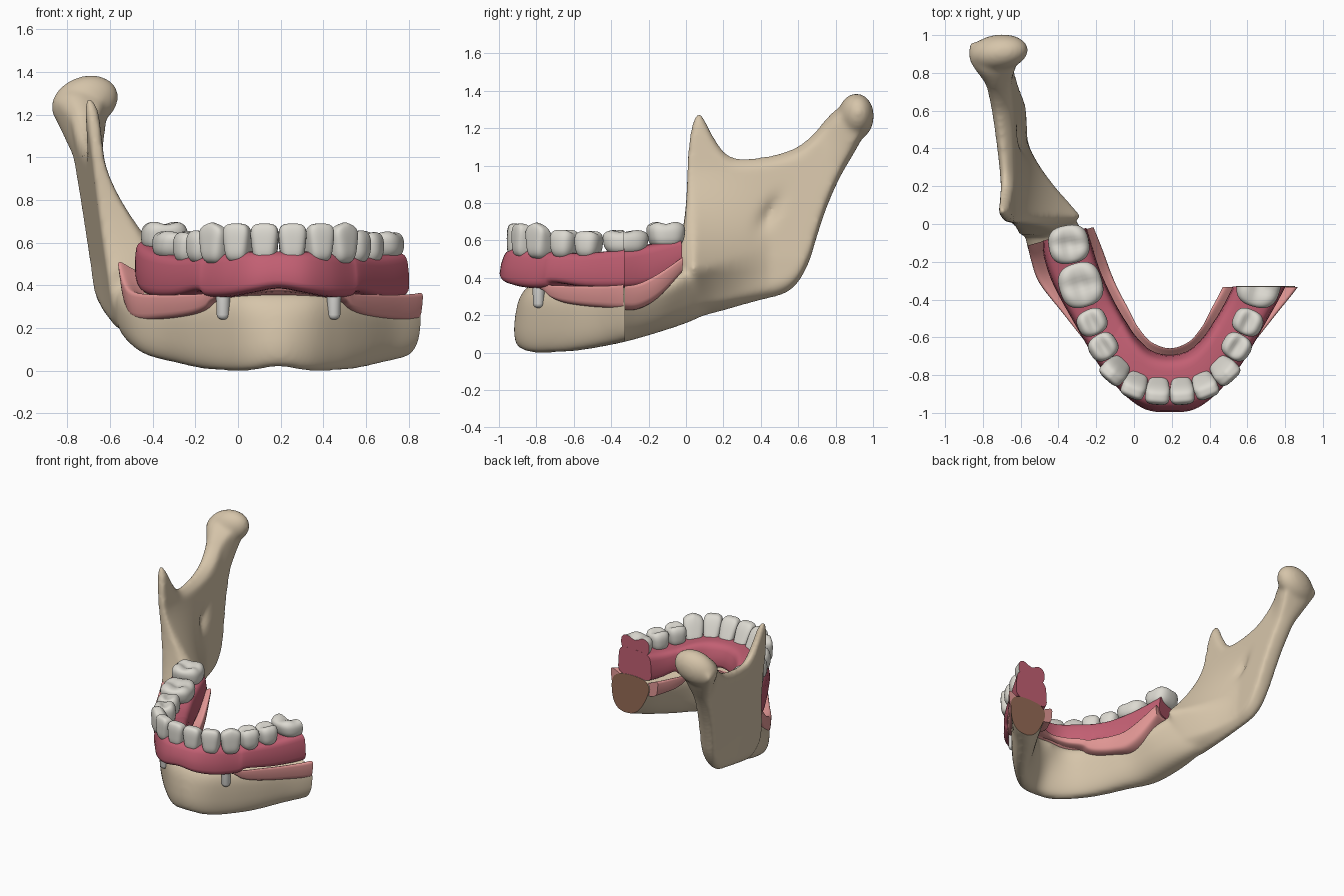
import bpy, bmesh, math
from mathutils import Matrix, Vector

if "Cube" in bpy.data.objects:
    bpy.data.objects.remove(bpy.data.objects["Cube"])

MID = 0.19      # x of the jaw's midline
CUT = -0.33     # y of the section through the right half


def material(name, rgb):
    m = bpy.data.materials.new(name)
    m.diffuse_color = (*rgb, 1)
    m.use_nodes = True
    m.node_tree.nodes["Principled BSDF"].inputs["Base Color"].default_value = m.diffuse_color
    return m


BONE = material("bone", (0.67, 0.555, 0.40))
MARROW = material("cut bone brown", (0.30, 0.145, 0.092))
BASE = material("denture rose", (0.54, 0.115, 0.17))
TISSUE = material("gum pink", (0.76, 0.31, 0.30))
ENAMEL = material("tooth white", (0.72, 0.70, 0.64))
METAL = material("implant grey", (0.72, 0.71, 0.68))


def clamp(v, a=0.0, b=1.0):
    return max(a, min(b, v))


def power(v, e):
    return math.copysign(abs(v) ** e, v)


def spline(pts, n=5):
    """Catmull-Rom through rows of numbers."""
    out = []
    for i in range(len(pts) - 1):
        a, b, c, d = pts[max(i - 1, 0)], pts[i], pts[i + 1], pts[min(i + 2, len(pts) - 1)]
        for k in range(n):
            t = k / n
            out.append(tuple(0.5 * (2 * q + (r - p) * t + (2 * p - 5 * q + 4 * r - s) * t * t
                                    + (3 * q - p - 3 * r + s) * t ** 3)
                             for p, q, r, s in zip(a, b, c, d)))
    return out + [pts[-1]]


def loft(bm, rings):
    rows = [[bm.verts.new(p) for p in ring] for ring in rings]
    for a, b in zip(rows, rows[1:]):
        for i in range(len(a)):
            j = (i + 1) % len(a)
            bm.faces.new((a[i], a[j], b[j], b[i]))
    bm.faces.new(rows[0])
    bm.faces.new(rows[-1])


def arch(bm, half, e, shape, count=28, dip=0.0):
    """Sweep a rounded section round the arch; rows: outer u,y, inner u,y, bottom z, top z."""
    full = [(-r[0], r[1], -r[2], r[3], r[4], r[5]) for r in half[:0:-1]] + half
    rings = []
    for uo, yo, ui, yi, zb, zt in spline(full):
        ring = []
        for k in range(count):
            a = 2 * math.pi * k / count
            h = (power(math.sin(a), e) + 1) / 2
            w = shape(power(math.cos(a), e), h, uo)
            z = zb + h * (zt - zb) - dip * clamp(1 - w * w) * h ** 3
            ring.append((MID + (uo + ui) / 2 + w * (uo - ui) / 2,
                         (yo + yi) / 2 + w * (yo - yi) / 2, z))
        rings.append(ring)
    loft(bm, rings)
    bmesh.ops.recalc_face_normals(bm, faces=bm.faces)


def cut(bm, y):
    """Slice off the back of the right half and cap it with material 1."""
    ok = {v for v in bm.verts if v.co.x > 0.35}
    geom = list(ok) + [e for e in bm.edges if all(v in ok for v in e.verts)] \
        + [f for f in bm.faces if all(v in ok for v in f.verts)]
    bmesh.ops.bisect_plane(bm, geom=geom, dist=1e-5, plane_co=(0, y, 0),
                           plane_no=(0, 1, 0), clear_outer=True)
    edges = [e for e in bm.edges if e.is_boundary]
    res = bmesh.ops.triangle_fill(bm, use_beauty=True, edges=edges)
    for f in res["geom"]:
        if isinstance(f, bmesh.types.BMFace):
            f.material_index = 1
            f.normal_update()
            if f.normal.y < 0:
                f.normal_flip()


def finish(name, bm, *mats):
    me = bpy.data.meshes.new(name)
    bm.to_mesh(me)
    bm.free()
    ob = bpy.data.objects.new(name, me)
    bpy.context.collection.objects.link(ob)
    for m in mats:
        me.materials.append(m)
    return ob


def bone_section(w, h, u):
    chin = math.exp(-(u / .15) ** 2)
    return w * (.55 + .45 * h) + (.33 + .2 * chin) * (1 - h) - .35 * chin * h * h


# --- mandible: body of the jaw
bm = bmesh.new()
arch(bm, [(0, -.92, 0, -.68, .02, .375), (.15, -.88, .09, -.66, .0, .37),
          (.29, -.765, .17, -.60, .0, .36), (.415, -.63, .24, -.48, .01, .35),
          (.55, -.46, .29, -.37, .035, .35), (.69, -.31, .33, -.27, .065, .36),
          (.76, -.14, .38, -.1, .115, .40), (.785, .02, .46, .02, .165, .46),
          (.79, .12, .58, .12, .215, .42), (.79, .2, .67, .2, .27, .38)], 0.7, bone_section)

# --- mandible: ramus plate, columns of y, lower z, upper z
columns = [(-.06, .28, .48), (-.025, .235, .62), (0, .21, .8), (.012, .2, 1.08), (.035, .195, 1.23),
           (.065, .19, 1.285), (.1, .198, 1.25), (.14, .21, 1.17), (.2, .225, 1.08), (.27, .245, 1.04),
           (.4, .28, 1.045), (.5, .305, 1.065), (.56, .335, 1.085), (.61, .39, 1.11),
           (.66, .49, 1.15), (.7, .62, 1.19), (.75, .77, 1.25), (.82, .93, 1.31),
           (.9, 1.07, 1.31), (.96, 1.18, 1.28)]
rings = []
for y, zb, zt in spline(columns, 4):
    outer, inner = [], []
    for k in range(33):
        z = zb + (zt - zb) * k / 32
        neck = clamp((z - 1) / .22) * clamp((y - .74) / .12)
        xo = -.564 - .109 * y - .119 * z - .062 * neck - .012 * clamp((.5 - z) / .2) * clamp(y / .3)
        t = .055 + .1 * clamp(y) + .11 * neck
        front = .33 * clamp(1 - y / .45) ** 1.2 * clamp((1 - z) / .55) ** 1.6
        t += front * clamp((y + .12) / .16) * min(1, .35 + (z - zb) / .4)
        r = max(.25, math.sqrt(clamp(min(z - zb, zt - z) / .05)))
        dent = .035 * math.exp(-((y - .45 - (z - .75) * .5) / .04) ** 2 - ((z - .75) / .08) ** 2)
        outer.append((xo + t * (1 - r) * .35, y, z))
        inner.append((xo + t * (1 - (1 - r) * .65) - dent, y, z))
    rings.append(outer + inner[::-1])
loft(bm, rings)

# --- mandible: condyle head
bmesh.ops.create_uvsphere(bm, u_segments=32, v_segments=20, radius=1,
                          matrix=Matrix.Translation((-.718, .907, 1.26))
                          @ Matrix.Rotation(math.radians(8), 4, 'Z')
                          @ Matrix.Rotation(math.radians(-20), 4, 'Y')
                          @ Matrix.Diagonal((.163, .096, .12, 1)))
bmesh.ops.recalc_face_normals(bm, faces=bm.faces)

# Remove the mirrored stub on the right, then fuse and smooth the parts
cut(bm, CUT + .1)
for f in bm.faces:
    f.material_index = 0
jaw = finish("mandible", bm, BONE, MARROW)
mod = jaw.modifiers.new("fuse", 'REMESH')
mod.mode = 'VOXEL'
mod.voxel_size = 0.012
mod = jaw.modifiers.new("soften", 'SMOOTH')
mod.factor = 0.5
mod.iterations = 20
fused = bpy.data.meshes.new_from_object(jaw.evaluated_get(bpy.context.evaluated_depsgraph_get()))
bm = bmesh.new()
bm.from_mesh(fused)
for f in bm.faces:
    f.material_index = 0
cut(bm, CUT + .003)
jaw.modifiers.clear()
bm.to_mesh(jaw.data)
bm.free()
bpy.data.meshes.remove(fused)

# --- soft gum tissue saddling the bone
bm = bmesh.new()
arch(bm, [(0, -.895, 0, -.655, .37, .41), (.16, -.88, .10, -.62, .355, .41),
          (.31, -.785, .165, -.545, .33, .395), (.36, -.735, .19, -.50, .285, .38),
          (.435, -.645, .22, -.44, .255, .38), (.57, -.475, .27, -.345, .235, .38),
          (.695, -.315, .31, -.25, .23, .395), (.738, -.2, .35, -.14, .29, .45),
          (.757, -.115, .40, -.015, .42, .53)], 0.4, lambda w, h, u: w * (.92 + .08 * h), 40, 0.08)
cut(bm, CUT - .003)
finish("gum_tissue", bm, TISSUE, TISSUE)

# --- denture base
bm = bmesh.new()
arch(bm, [(0, -1.0, 0, -.69, .385, .56), (.13, -.985, .10, -.665, .365, .56),
          (.25, -.90, .18, -.59, .345, .555), (.35, -.78, .23, -.515, .345, .54),
          (.39, -.73, .25, -.485, .37, .535), (.50, -.54, .30, -.395, .345, .535),
          (.615, -.33, .36, -.265, .345, .56), (.665, -.19, .40, -.15, .375, .585),
          (.675, -.09, .44, -.02, .45, .61)], 0.4,
     lambda w, h, u: w * (1 - (.08 + .2 * math.exp(-(u / .4) ** 2)) * h * h))
cut(bm, CUT)
finish("denture_base", bm, BASE, BASE)

# --- teeth: kind, u, y, outward angle, width, depth, bottom z, top z
TEETH = [("central_incisor", .063, -.87, 4, .142, .175, .505, .69),
         ("lateral_incisor", .18, -.842, 22, .142, .17, .505, .69),
         ("canine", .28, -.765, 42, .155, .165, .50, .695),
         ("first_premolar", .353, -.65, 58, .155, .155, .50, .668),
         ("second_premolar", .412, -.52, 66, .155, .16, .50, .66),
         ("first_molar", .472, -.323, 74, .262, .23, .515, .668),
         ("second_molar", .535, -.108, 80, .225, .215, .55, .712)]


def tooth(kind, u, y, angle, w, d, zb, zt, side):
    bm = bmesh.new()
    bmesh.ops.create_cube(bm, size=2)
    bmesh.ops.subdivide_edges(bm, edges=bm.edges[:], cuts=11, use_grid_fill=True)
    a = math.radians(angle)
    out = Vector((side * math.sin(a), -math.cos(a), 0))
    along = Vector((-out.y, out.x, 0))
    front = "incisor" in kind or kind == "canine"
    n = 3.5 if front else 2.7
    for v in bm.verts:
        p = v.co / sum(abs(c) ** n for c in v.co) ** (1 / n)
        t = (p.z + 1) / 2
        px, py, pz = p.x * (.76 + .24 * t), p.y, p.z
        if front:                                       # chisel shape
            py = py * (1 - .55 * t) + .55 * t
            if kind == "canine":
                pz -= .22 * abs(p.x) * t ** 3
        else:                                           # grooved chewing face
            pz -= .36 * t ** 4 * math.exp(-(p.y / .4) ** 2) * (1 - .6 * p.x * p.x)
            if "premolar" not in kind:
                pz -= .2 * t ** 4 * math.exp(-((p.x + .15 * p.y) / .28) ** 2)
        v.co = Vector((MID + side * u, y, 0)) + along * (px * w / 2) + out * (py * d / 2)
        v.co.z = (zb + zt) / 2 + pz * (zt - zb) / 2
    bmesh.ops.recalc_face_normals(bm, faces=bm.faces)
    if side > 0 and kind == "first_molar":
        cut(bm, CUT - .001)
    finish(("left_" if side > 0 else "right_") + kind, bm, ENAMEL, BASE)


for row in TEETH:
    tooth(*row, -1)
    if row[0] != "second_molar":
        tooth(*row, 1)

# --- implant pins with rounded lower ends
for side, label in ((-1, "right"), (1, "left")):
    bm = bmesh.new()
    levels = [(.24, .008), (.243, .018), (.25, .026), (.262, .03), (.40, .034)]
    loft(bm, [[(MID + side * .26 + r * math.cos(k * math.pi / 12),
                -.788 + r * math.sin(k * math.pi / 12), z) for k in range(24)] for z, r in levels])
    bmesh.ops.recalc_face_normals(bm, faces=bm.faces)
    finish(label + "_implant", bm, METAL)

# --- smooth shading with crisp section edges
for ob in bpy.context.collection.objects:
    ob.select_set(True)
    bpy.context.view_layer.objects.active = ob
bpy.ops.object.shade_smooth_by_angle(angle=math.radians(50))
